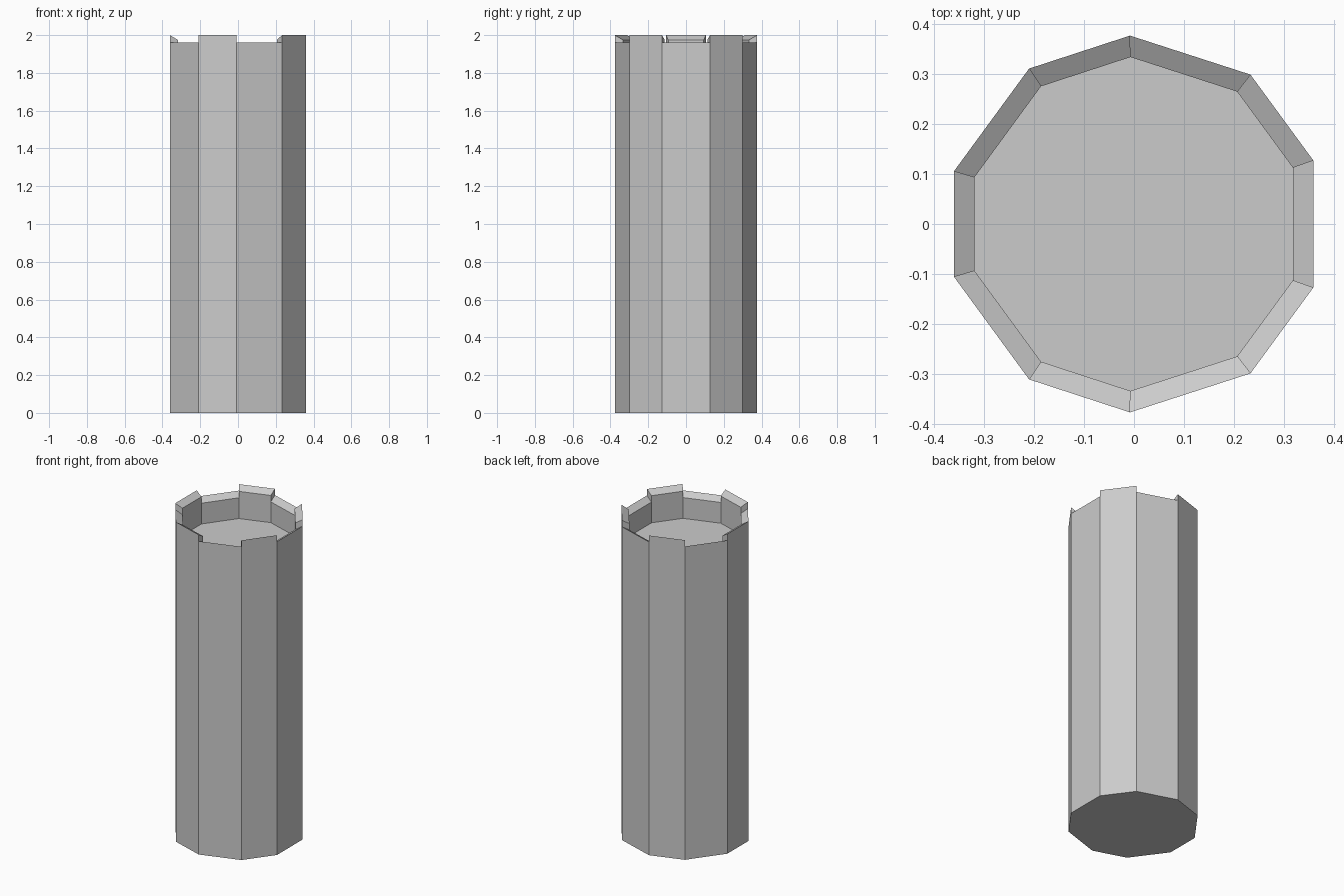
import bpy, bmesh

if "Cube" in bpy.data.objects:
    bpy.data.objects.remove(bpy.data.objects["Cube"])

# Ten-sided plan: back half, mirrored to the front (counter-clockwise from right)
back = [(0.359, 0.127), (0.233, 0.299), (-0.008, 0.377), (-0.21, 0.311), (-0.36, 0.106)]
plan = back + [(x, -y) for x, y in reversed(back)]
n = len(plan)
INNER = 0.886                       # inner wall line as a fraction of the outer
FLOOR = 1.805
GAP_OUT, GAP_IN = 1.96, 1.935       # rim slopes down towards the inside
TOP_OUT, TOP_IN = 2.0, 1.975

bm = bmesh.new()


def ring(scale, z):
    return [bm.verts.new((x * scale, y * scale, z)) for x, y in plan]


base = ring(1, 0)
floor = ring(INNER, FLOOR)
gap_out, gap_in = ring(1, GAP_OUT), ring(INNER, GAP_IN)
top_out, top_in = ring(1, TOP_OUT), ring(INNER, TOP_IN)

# Underside and sunken floor
bm.faces.new(base[::-1])
bm.faces.new(floor)

# Sides alternate between battlement and gap
for i in range(n):
    j = (i + 1) % n
    if i % 2 == 0:      # battlement, inner and outer wall rise to the top
        bm.faces.new([base[i], base[j], gap_out[j], top_out[j], top_out[i], gap_out[i]])
        bm.faces.new([floor[j], floor[i], gap_in[i], top_in[i], top_in[j], gap_in[j]])
        bm.faces.new([top_out[i], top_out[j], top_in[j], top_in[i]])
    else:               # gap
        bm.faces.new([base[i], base[j], gap_out[j], gap_out[i]])
        bm.faces.new([floor[j], floor[i], gap_in[i], gap_in[j]])
        bm.faces.new([gap_out[i], gap_out[j], gap_in[j], gap_in[i]])
    # Battlement end face at this corner
    bm.faces.new([gap_out[i], top_out[i], top_in[i], gap_in[i]])

bmesh.ops.recalc_face_normals(bm, faces=bm.faces)
mesh = bpy.data.meshes.new("tower")
bm.to_mesh(mesh)
bm.free()
bpy.context.collection.objects.link(bpy.data.objects.new("tower", mesh))
